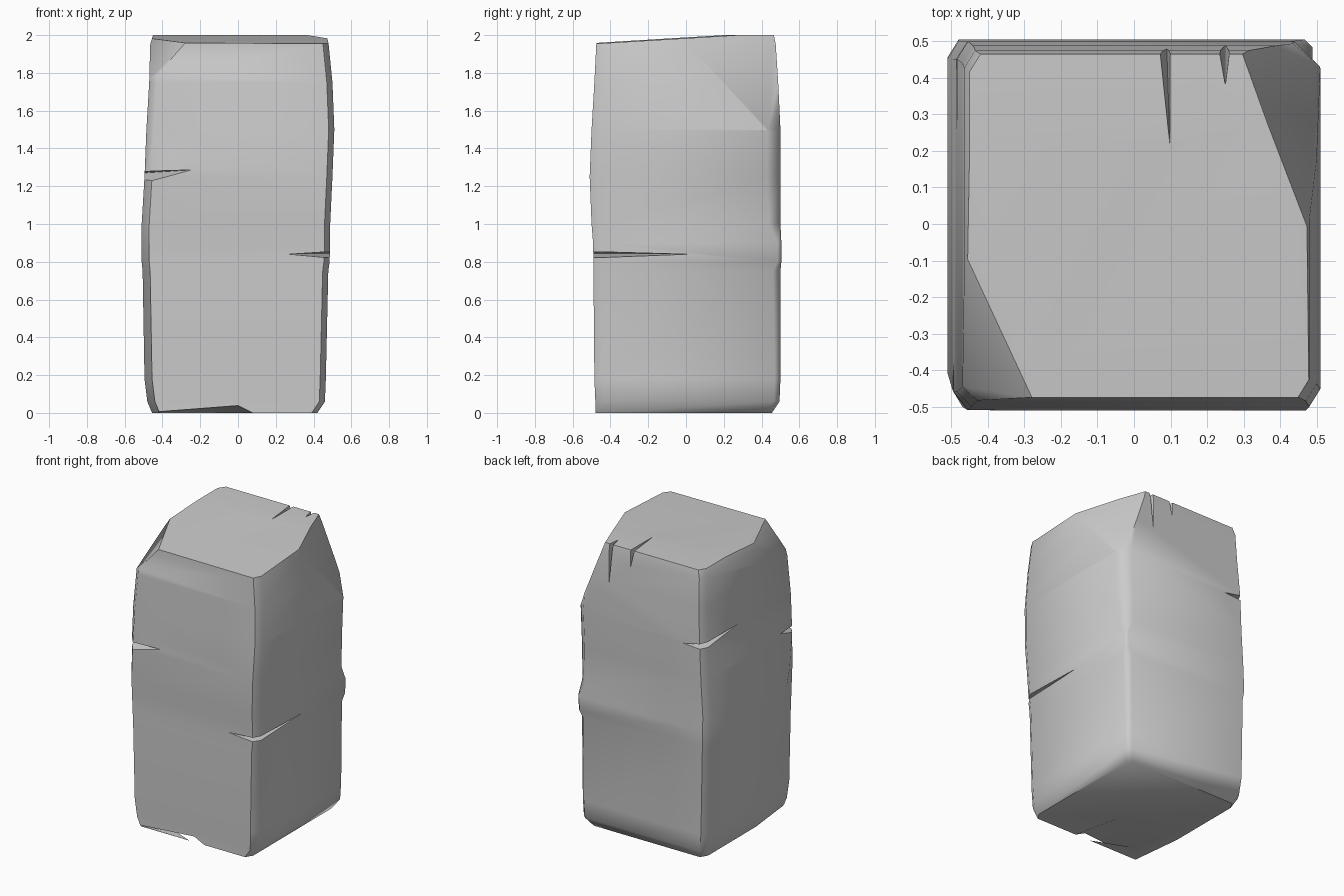
import bpy, bmesh, math
from mathutils import Vector

cube = bpy.data.objects.get("Cube")
if cube:
    bpy.data.objects.remove(cube, do_unlink=True)

stone = bpy.data.materials.new("stone_grey")
stone.use_nodes = True
grey = (0.6, 0.6, 0.6, 1)
stone.diffuse_color = grey
stone.node_tree.nodes["Principled BSDF"].inputs["Base Color"].default_value = grey


def make_object(name, bm):
    bmesh.ops.recalc_face_normals(bm, faces=bm.faces)
    mesh = bpy.data.meshes.new(name)
    bm.to_mesh(mesh)
    bm.free()
    mesh.materials.append(stone)
    obj = bpy.data.objects.new(name, mesh)
    bpy.context.collection.objects.link(obj)
    return obj


def ring(bm, z, x0, x1, y0, y1, lean, back_right):
    """One level of the block: a rectangle with four clipped corners."""
    c, r = 0.03, back_right
    pts = [(x0, y0 + lean), (x0 + 0.04, y0), (x1 - c, y0), (x1, y0 + c * 1.6),
           (x1, y1 - r), (x1 - r, y1), (x0 + c, y1), (x0, y1 - c * 1.6)]
    return [bm.verts.new((x, y, z)) for x, y in pts]


def chip(bm, a, b, c):
    """Slice a corner off along the plane through three points."""
    a, b, c = Vector(a), Vector(b), Vector(c)
    n = (b - a).cross(c - a).normalized()
    if n.dot(a - Vector((0, 0, 1))) < 0:
        n.negate()
    cut = bmesh.ops.bisect_plane(bm, geom=bm.verts[:] + bm.edges[:] + bm.faces[:],
                                 plane_co=a, plane_no=n, clear_outer=True)
    edges = [e for e in cut["geom_cut"] if isinstance(e, bmesh.types.BMEdge)]
    bmesh.ops.contextual_create(bm, geom=edges)


# Weathered block: height, x limits, y limits, front-left and back-right clips
levels = [
    (0.00, -0.455, 0.42, -0.48, 0.455, 0.36, 0.03),
    (0.06, -0.48, 0.46, -0.48, 0.495, 0.34, 0.03),
    (0.18, -0.495, 0.465, -0.485, 0.50, 0.31, 0.03),
    (0.75, -0.505, 0.478, -0.49, 0.50, 0.16, 0.04),
    (0.80, -0.51, 0.485, -0.49, 0.505, 0.14, 0.02),
    (0.90, -0.51, 0.488, -0.492, 0.505, 0.11, 0.02),
    (1.00, -0.51, 0.488, -0.50, 0.50, 0.09, 0.06),
    (1.25, -0.495, 0.50, -0.51, 0.50, 0.05, 0.07),
    (1.50, -0.485, 0.51, -0.50, 0.50, 0.04, 0.07),
    (1.75, -0.47, 0.50, -0.485, 0.488, 0.04, 0.07),
    (1.95, -0.465, 0.48, -0.475, 0.475, 0.04, 0.07),
    (2.00, -0.45, 0.47, -0.472, 0.465, 0.04, 0.07),
]
bm = bmesh.new()
rings = [ring(bm, *level) for level in levels]
for low, high in zip(rings, rings[1:]):
    for i in range(8):
        j = (i + 1) % 8
        bm.faces.new((low[i], low[j], high[j], high[i]))
bm.faces.new(rings[0])
bm.faces.new(rings[-1])

# Worn top, broken corners and the chipped foot
chip(bm, (-0.5, 0.2, 2.0), (0.5, 0.2, 1.995), (0, -0.48, 1.957))
chip(bm, (0.465, 0.02, 1.98), (0.31, 0.44, 1.99), (0.50, 0.45, 1.5))
chip(bm, (-0.46, -0.49, 1.75), (-0.28, -0.48, 1.955), (-0.46, -0.1, 1.975))
chip(bm, (-0.46, 0.48, 1.9), (-0.42, 0.47, 2.0), (-0.46, 0.43, 2.0))
block = make_object("stone_block", bm)


def crack(name, tip_a, tip_b, mouth_a, mouth_b):
    """Cut a thin wedge that narrows to the edge between its two tips."""
    bm = bmesh.new()
    v = [bm.verts.new(p) for p in (tip_a, tip_b, mouth_a, mouth_b)]
    for tri in ((0, 1, 2), (0, 1, 3), (0, 2, 3), (1, 2, 3)):
        bm.faces.new([v[i] for i in tri])
    cutter = make_object(name, bm)
    cutter.hide_render = True
    mod = block.modifiers.new(name, "BOOLEAN")
    mod.operation, mod.solver, mod.object = "DIFFERENCE", "EXACT", cutter
    bpy.context.view_layer.objects.active = block
    bpy.ops.object.modifier_apply(modifier=mod.name)
    bpy.data.objects.remove(cutter, do_unlink=True)


# Cracks across three upright corners
crack("front_right_crack", (0.27, -0.495, 0.84), (0.487, 0.01, 0.84),
      (0.53, -0.53, 0.815), (0.53, -0.53, 0.858))
crack("front_left_crack", (-0.24, -0.512, 1.287), (-0.5, -0.33, 1.27),
      (-0.54, -0.55, 1.195), (-0.54, -0.55, 1.28))
crack("back_left_crack", (-0.33, 0.502, 1.48), (-0.487, 0.12, 1.51),
      (-0.53, 0.55, 1.46), (-0.53, 0.55, 1.52))
# Cracks running from the top over the back edge
crack("long_top_crack", (0.098, 0.22, 1.999), (0.09, 0.478, 1.89),
      (0.062, 0.51, 2.03), (0.102, 0.51, 2.03))
crack("short_top_crack", (0.25, 0.38, 1.999), (0.25, 0.492, 1.72),
      (0.225, 0.51, 2.03), (0.268, 0.51, 2.03))

# Shallow break under the front edge
crack("foot_break", (-0.46, -0.484, 0.004), (0.08, -0.484, -0.001),
      (0.0, -0.49, 0.04), (0.0, -0.05, -0.01))

# Smooth weathered sides with crisp breaks
bpy.ops.object.select_all(action="DESELECT")
block.select_set(True)
bpy.context.view_layer.objects.active = block
bpy.ops.object.shade_smooth_by_angle(angle=math.radians(48))
